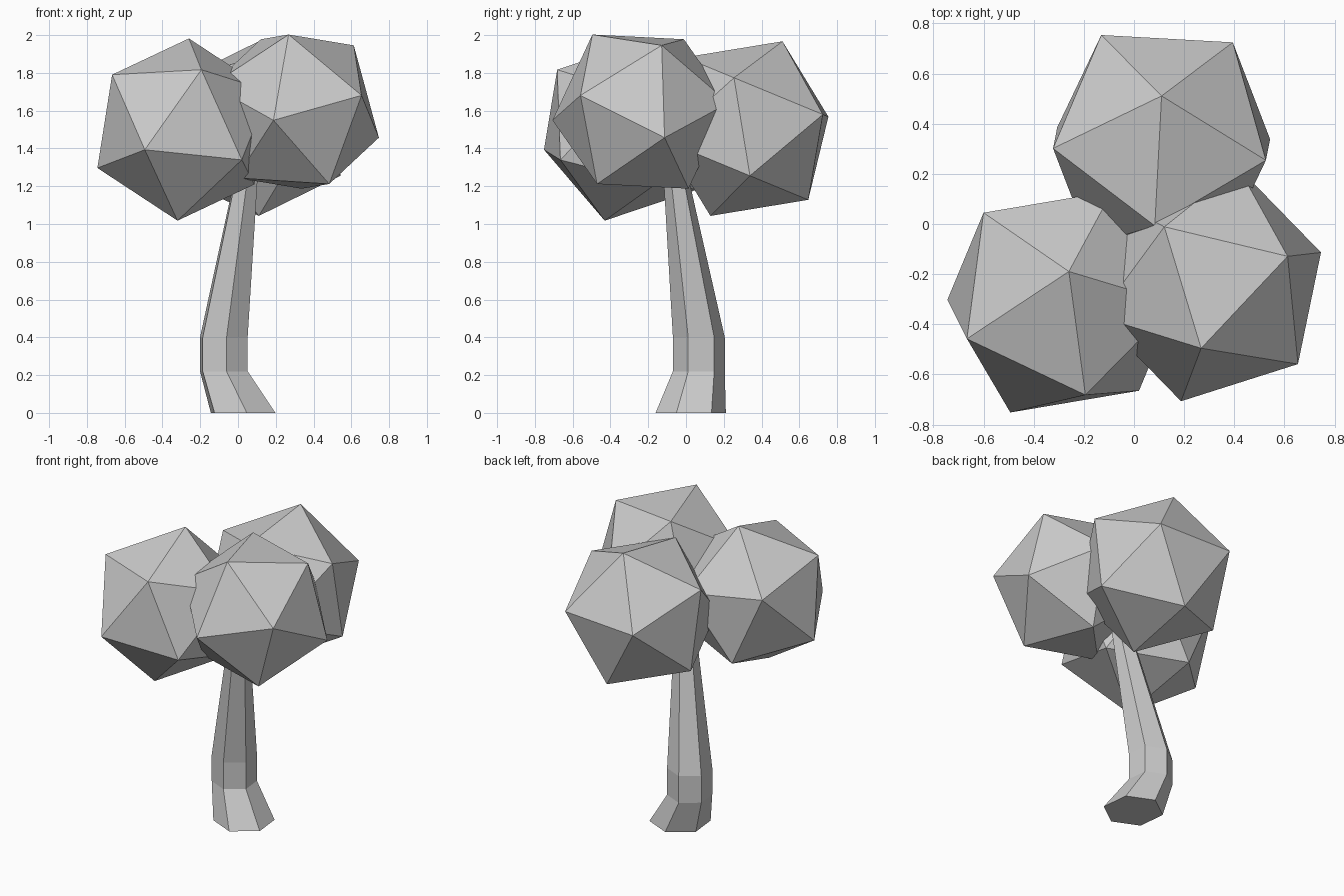
import bpy, bmesh
from math import cos, sin, radians
from mathutils import Vector, Matrix

if "Cube" in bpy.data.objects:
    bpy.data.objects.remove(bpy.data.objects["Cube"])


def finish(bm, name):
    bmesh.ops.recalc_face_normals(bm, faces=bm.faces)
    mesh = bpy.data.meshes.new(name)
    bm.to_mesh(mesh)
    bm.free()
    bpy.context.collection.objects.link(bpy.data.objects.new(name, mesh))


def foliage(name, centre, radius, tip, neighbour):
    """Icosahedron turned so one corner points at tip, an adjacent one at neighbour."""
    c = Vector(centre)
    z = (Vector(tip) - c).normalized()
    n = Vector(neighbour) - c
    x = (n - z * n.dot(z)).normalized()
    turn = Matrix((x, z.cross(x), z)).transposed().to_4x4()
    bm = bmesh.new()
    bmesh.ops.create_icosphere(bm, subdivisions=1, radius=radius,
                               matrix=Matrix.Translation(c) @ turn)
    finish(bm, name)


def trunk(name, rings, sides=6, start=36):
    """Loft of polygon rings given as (x, y, z, radius)."""
    bm = bmesh.new()
    loops = []
    for x, y, z, r in rings:
        angles = [radians(start + 360 * i / sides) for i in range(sides)]
        loops.append([bm.verts.new((x + r * cos(a), y + r * sin(a), z)) for a in angles])
    for low, high in zip(loops, loops[1:]):
        for i in range(sides):
            j = (i + 1) % sides
            bm.faces.new((low[i], low[j], high[j], high[i]))
    bm.faces.new(loops[0][::-1])
    bm.faces.new(loops[-1])
    finish(bm, name)


# Bent six-sided trunk, tapering up into the crown
trunk("trunk", [(0.027, 0.025, 0, 0.187), (-0.075, 0.068, 0.22, 0.138),
                (-0.075, 0.068, 0.40, 0.138), (0.062, -0.072, 1.38, 0.055)])

# Three faceted leaf clumps
foliage("foliage_left", (-0.29, -0.31, 1.50), 0.498,
        (-0.26, -0.19, 1.98), (-0.67, -0.46, 1.79))
foliage("foliage_right", (0.302, -0.241, 1.595), 0.482,
        (0.12, -0.01, 1.98), (0.27, -0.50, 2.00))
foliage("foliage_back", (0.11, 0.32, 1.505), 0.50,
        (0.11, 0.51, 1.965), (0.525, 0.255, 1.775))
